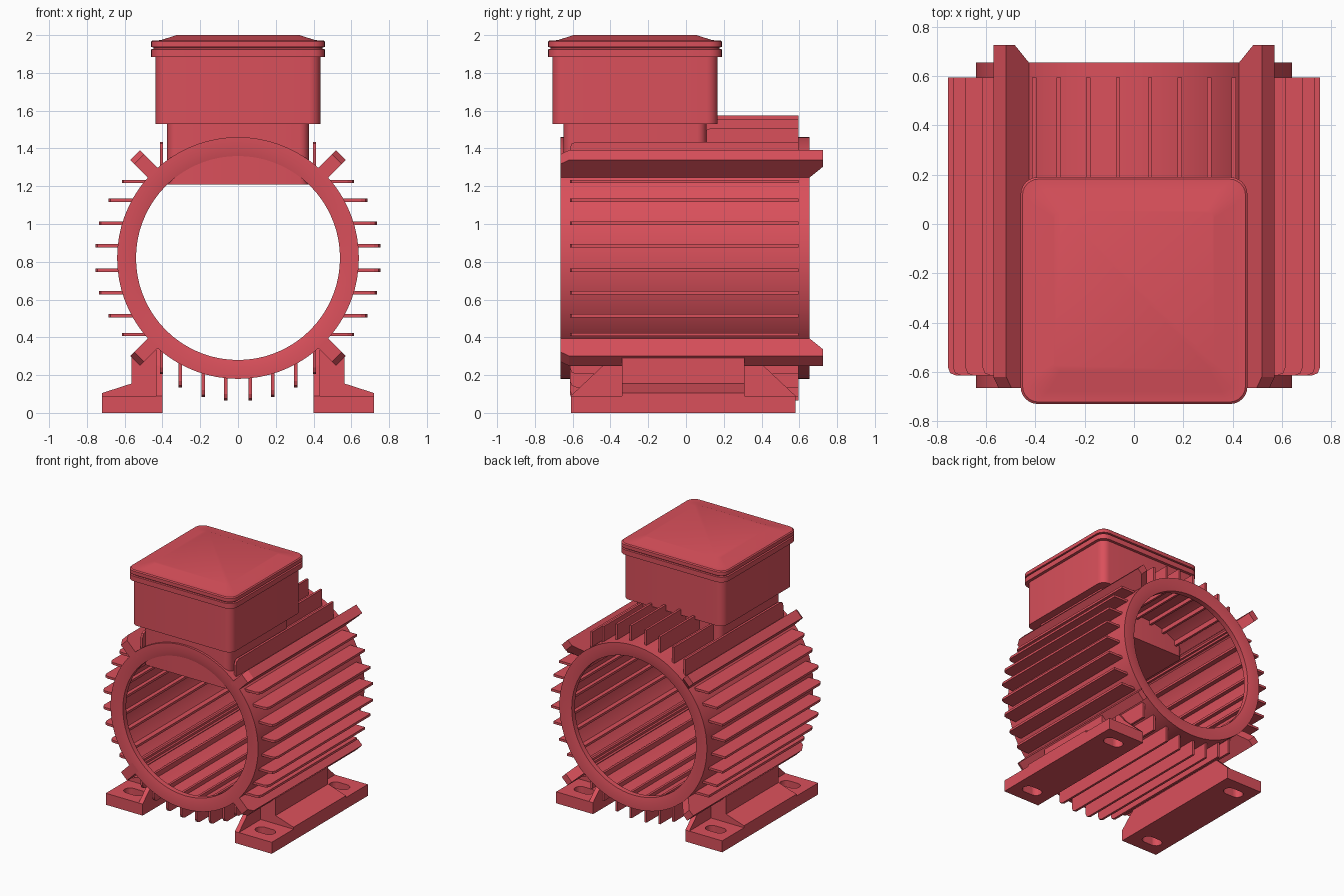
import bpy, bmesh
from math import sin, cos, pi, sqrt
from mathutils import Vector

if "Cube" in bpy.data.objects:
    bpy.data.objects.remove(bpy.data.objects["Cube"])

RED = (0.70, 0.08, 0.105, 1)
paint = bpy.data.materials.new("red_paint")
paint.use_nodes = True
paint.diffuse_color = RED
paint.node_tree.nodes["Principled BSDF"].inputs["Base Color"].default_value = RED

AXIS_Z = 0.82   # height of the housing axis
FRONT, BACK = -0.665, 0.655


def finish(name, bm, smooth=False):
    bmesh.ops.recalc_face_normals(bm, faces=bm.faces)
    mesh = bpy.data.meshes.new(name)
    bm.to_mesh(mesh)
    bm.free()
    mesh.materials.append(paint)
    obj = bpy.data.objects.new(name, mesh)
    bpy.context.collection.objects.link(obj)
    bpy.ops.object.select_all(action='DESELECT')
    obj.select_set(True)
    bpy.context.view_layer.objects.active = obj
    if smooth:
        bpy.ops.object.shade_smooth_by_angle(angle=pi / 6)
    return obj


def loft(name, rings, closed=False, smooth=False):
    """Join equal rings of points, capping the ends or closing the loop."""
    bm = bmesh.new()
    rows = [[bm.verts.new(p) for p in ring] for ring in rings]
    n = len(rows[0])
    pairs = list(zip(rows, rows[1:]))
    if closed:
        pairs.append((rows[-1], rows[0]))
    else:
        bm.faces.new(rows[0])
        bm.faces.new(rows[-1])
    for a, b in pairs:
        for i in range(n):
            j = (i + 1) % n
            bm.faces.new((a[i], a[j], b[j], b[i]))
    return finish(name, bm, smooth)


def prism(name, profile, start, end, place):
    return loft(name, [[place(u, v, w) for u, v in profile] for w in (start, end)])


def rounded(hx, hy, cy, z, r, cx=0, steps=6):
    """Rounded rectangle at height z."""
    pts = []
    for q, (sx, sy) in enumerate([(1, 1), (-1, 1), (-1, -1), (1, -1)]):
        for k in range(steps + 1):
            a = (q + k / steps) * pi / 2
            pts.append((cx + sx * (hx - r) + r * cos(a), cy + sy * (hy - r) + r * sin(a), z))
    return pts


# Tubular housing with a lip at each end
section = [(0.64, FRONT), (0.585, FRONT), (0.54, FRONT + 0.01), (0.54, FRONT + 0.05),
           (0.585, FRONT + 0.05), (0.585, BACK - 0.05), (0.54, BACK - 0.05),
           (0.54, BACK - 0.01), (0.585, BACK), (0.64, BACK)]
SEG = 72
loft("housing", [[(r * cos(2 * pi * i / SEG), y, AXIS_Z + r * sin(2 * pi * i / SEG))
                  for i in range(SEG)] for r, y in section], closed=True, smooth=True)

# Cooling fins: horizontal at the sides, vertical above and below
reach = {0.065: 0.755, 0.185: 0.735, 0.305: 0.685, 0.405: 0.615}
sides = {
    "left": lambda d, y, o: (d, y, AXIS_Z + o),
    "right": lambda d, y, o: (-d, y, AXIS_Z + o),
    "top": lambda d, y, o: (o, y, AXIS_Z + d),
    "bottom": lambda d, y, o: (o, y, AXIS_Z - d),
}
for side, place in sides.items():
    for offset, outer in reach.items():
        inner = sqrt(0.555 ** 2 - offset ** 2)
        start = 0.09 if side == "top" and offset < 0.4 else -0.615
        profile = [(inner, start), (outer - 0.035, start), (outer - 0.01, start + 0.01),
                   (outer, start + 0.035), (outer, 0.595), (inner, 0.595)]
        for s in (-1, 1):
            prism(f"{side}_fin", profile, s * offset - 0.009, s * offset + 0.009, place)

# Diagonal mounting bars
bar = [(0.56, -0.62), (0.6, FRONT), (0.74, FRONT), (0.77, -0.62), (0.77, 0.725),
       (0.72, 0.725), (0.64, BACK), (0.56, 0.6)]
h = sqrt(0.5)
for sx in (-1, 1):
    for sz in (-1, 1):
        prism("mounting_bar", bar, -0.037, 0.037,
              lambda r, y, t: (sx * h * (r + t), y, AXIS_Z + sz * h * (r - t)))

# Feet: slotted base, central column and side web
column = [(0.4, 0), (0.72, 0), (0.72, 0.105), (0.565, 0.155), (0.565, 0.29),
          (0.46, 0.39), (0.4, 0.36)]
web = [(-0.61, 0.08), (-0.61, 0.09), (-0.44, 0.25), (-0.36, 0.35), (0.33, 0.35),
       (0.41, 0.25), (0.58, 0.09), (0.58, 0.08)]
plate = [(0.4, 0), (0.72, 0), (0.72, 0.09), (0.4, 0.09)]
for s, side in ((-1, "right"), (1, "left")):
    across = lambda x, z, y: (s * x, y, z)
    base = prism(f"{side}_foot_base", plate, -0.61, 0.58, across)
    for y in (-0.475, 0.445):
        slot = loft("slot_cutter", [rounded(0.08, 0.045, y, z, 0.0449, s * 0.57)
                                    for z in (-0.1, 0.2)])
        slot.hide_render = True
        cut = base.modifiers.new("slot", 'BOOLEAN')
        cut.operation = 'DIFFERENCE'
        cut.solver = 'EXACT'
        cut.object = slot
        bpy.context.view_layer.objects.active = base
        bpy.ops.object.modifier_apply(modifier=cut.name)
        bpy.data.objects.remove(slot)
    prism(f"{side}_foot_column", column, -0.34, 0.31, across)
    prism(f"{side}_foot_web", web, 0.4, 0.435, lambda y, z, x: (s * x, y, z))

# Terminal box: neck, body and grooved lid with a raised panel
CY = -0.27
loft("box_neck", [rounded(0.375, 0.378, CY, z, 0.05) for z in (1.21, 1.54)], smooth=True)
loft("box_body", [rounded(0.437, 0.438, CY, z, 0.06) for z in (1.53, 1.89)], smooth=True)
lid = [(0.46, 1.885, 0.07), (0.46, 1.925, 0.07), (0.447, 1.927, 0.06), (0.447, 1.935, 0.06),
       (0.46, 1.937, 0.07), (0.46, 1.965, 0.07), (0.452, 1.972, 0.065), (0.41, 1.973, 0.06),
       (0.325, 2.0, 0.03)]
loft("box_lid", [rounded(w, w, CY, z, r) for w, z, r in lid], smooth=True)
